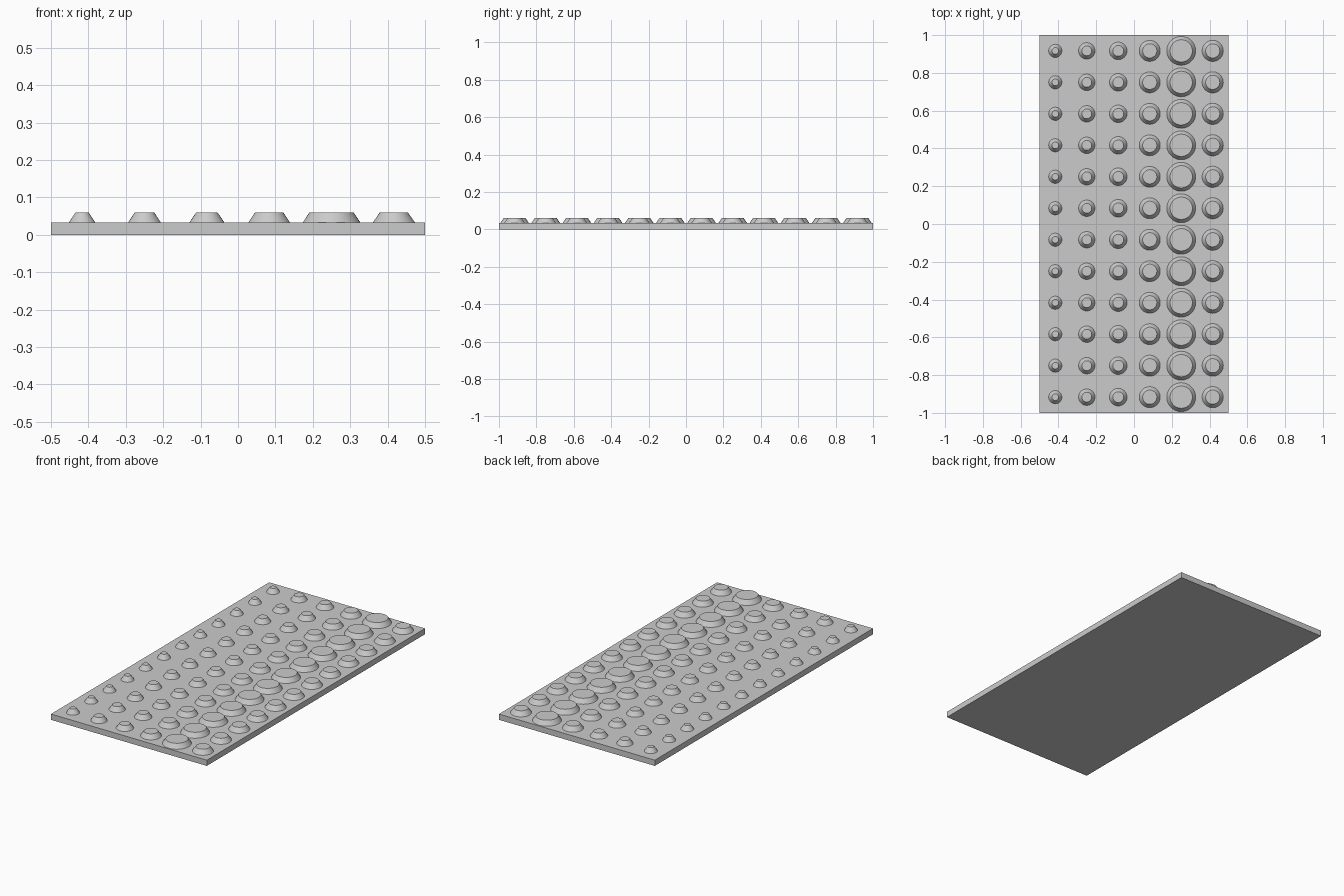
import bpy, bmesh
from mathutils import Matrix

if "Cube" in bpy.data.objects:
    bpy.data.objects.remove(bpy.data.objects["Cube"])

PLATE_H = 0.0335
STUD_H = 0.0265
PITCH = 1 / 6
ROWS = 12
# (base radius, top radius) of the studs in each column, left to right
COLUMNS = [(0.035, 0.0175), (0.0435, 0.026), (0.0465, 0.0285),
           (0.0555, 0.0375), (0.0765, 0.059), (0.056, 0.0375)]


def add_object(name, bm):
    mesh = bpy.data.meshes.new(name)
    bm.to_mesh(mesh)
    bm.free()
    obj = bpy.data.objects.new(name, mesh)
    bpy.context.collection.objects.link(obj)
    return obj


# Flat base plate
bm = bmesh.new()
bmesh.ops.create_cube(bm, size=1, matrix=Matrix.Translation((0, 0, PLATE_H / 2))
                      @ Matrix.Diagonal((1, 2, PLATE_H, 1)))
add_object("base_plate", bm)

# One object per column of tapered studs
for i, (r_base, r_top) in enumerate(COLUMNS):
    x = (i - (len(COLUMNS) - 1) / 2) * PITCH
    bm = bmesh.new()
    for j in range(ROWS):
        y = (j - (ROWS - 1) / 2) * PITCH
        bmesh.ops.create_cone(bm, cap_ends=True, segments=48,
                              radius1=r_base, radius2=r_top, depth=STUD_H,
                              matrix=Matrix.Translation((x, y, PLATE_H + STUD_H / 2)))
    # Remove the hidden undersides resting on the plate
    bm.normal_update()
    bmesh.ops.delete(bm, geom=[f for f in bm.faces if f.normal.z < -0.9], context='FACES')
    studs = add_object(f"stud_column_{i + 1}", bm)
    bpy.ops.object.select_all(action='DESELECT')
    studs.select_set(True)
    bpy.context.view_layer.objects.active = studs
    bpy.ops.object.shade_smooth_by_angle(angle=0.5)
